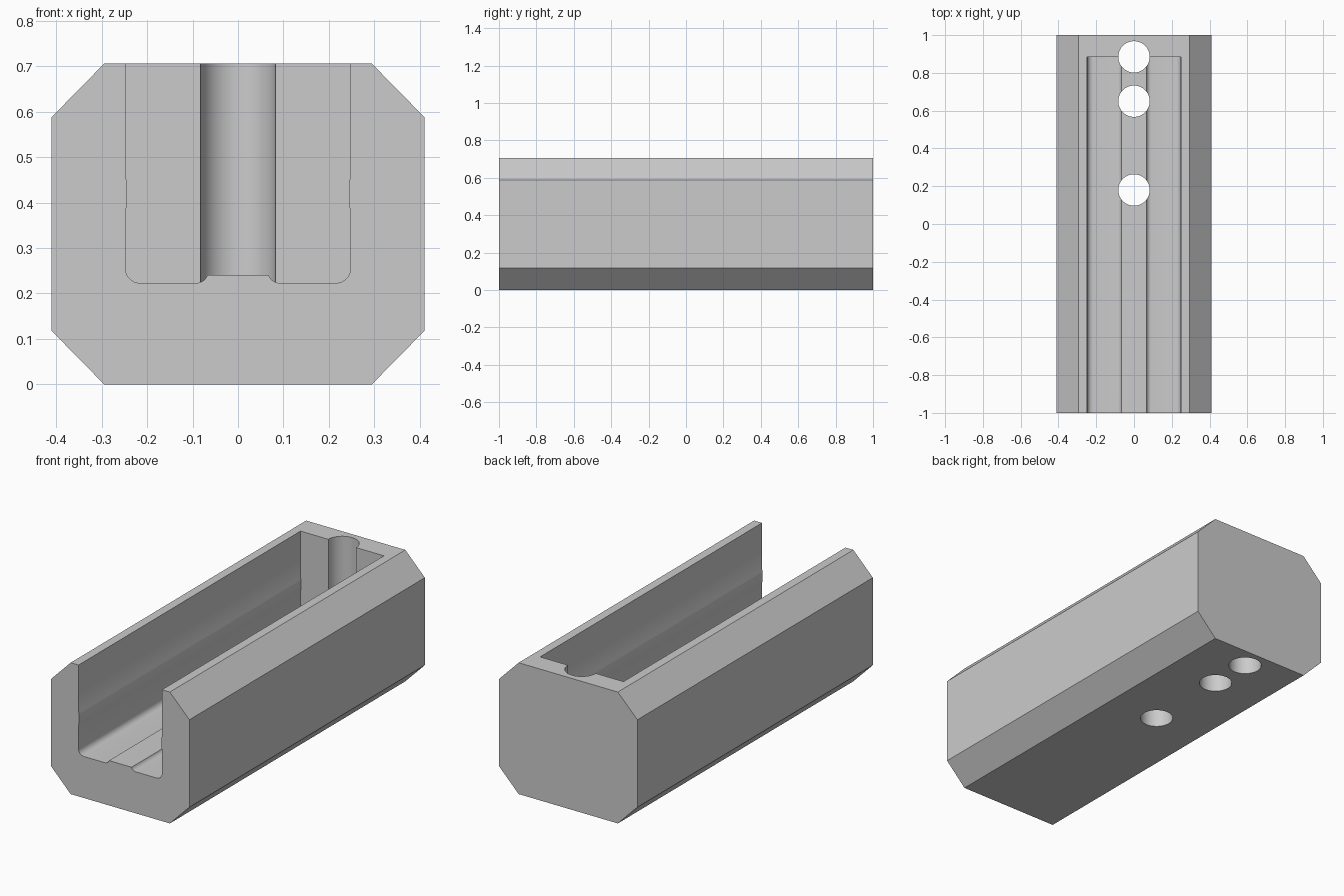
import bpy, bmesh, math

cube = bpy.data.objects.get("Cube")
if cube:
    bpy.data.objects.remove(cube, do_unlink=True)

grey = bpy.data.materials.new("plain_grey")
grey.use_nodes = True
colour = (0.6, 0.6, 0.6, 1)
grey.diffuse_color = colour
grey.node_tree.nodes["Principled BSDF"].inputs["Base Color"].default_value = colour


def prism(name, half_profile, y0, y1):
    """Mirror a right-hand x-z half profile and extrude it along y."""
    outline = half_profile + [(-x, z) for x, z in reversed(half_profile)]
    bm = bmesh.new()
    face = bm.faces.new([bm.verts.new((x, y0, z)) for x, z in outline])
    new = bmesh.ops.extrude_face_region(bm, geom=[face])["geom"]
    verts = [v for v in new if isinstance(v, bmesh.types.BMVert)]
    bmesh.ops.translate(bm, verts=verts, vec=(0, y1 - y0, 0))
    bmesh.ops.recalc_face_normals(bm, faces=bm.faces)
    mesh = bpy.data.meshes.new(name)
    bm.to_mesh(mesh)
    bm.free()
    obj = bpy.data.objects.new(name, mesh)
    bpy.context.collection.objects.link(obj)
    mesh.materials.append(grey)
    return obj


def arc(cx, cz, r, start, end, steps=7):
    angles = [math.radians(start + (end - start) * i / steps) for i in range(steps + 1)]
    return [(cx + r * math.cos(a), cz + r * math.sin(a)) for a in angles]


def cut(target, cutter):
    mod = target.modifiers.new("cut", "BOOLEAN")
    mod.operation = "DIFFERENCE"
    mod.solver = "EXACT"
    mod.object = cutter
    bpy.context.view_layer.objects.active = target
    bpy.ops.object.modifier_apply(modifier=mod.name)
    bpy.data.objects.remove(cutter, do_unlink=True)


# Octagonal block
body = prism("channel_block",
             [(0.295, 0), (0.411, 0.118), (0.411, 0.588), (0.295, 0.706)], -1, 1)

# Open slot with a raised floor strip, rounded corners and slim side ribs
floor, strip = 0.223, 0.241
slot = [(0.066, strip)]
slot += arc(0.092, floor + 0.026, 0.026, 198, 270)
slot += arc(0.216, floor + 0.032, 0.032, 270, 360)
slot += [(0.248, 0.385), (0.2455, 0.39), (0.2455, 0.45), (0.248, 0.455), (0.248, 0.8)]
cut(body, prism("slot_cutter", slot, -1.1, 0.885))

# Vertical round holes
for y in (0.885, 0.65, 0.18):
    bpy.ops.mesh.primitive_cylinder_add(vertices=64, radius=0.083, depth=1.2,
                                        location=(0, y, 0.4))
    hole = bpy.context.object
    hole.data.materials.append(grey)
    cut(body, hole)

# Smooth the curved walls only
bpy.ops.object.select_all(action="DESELECT")
body.select_set(True)
bpy.context.view_layer.objects.active = body
bpy.ops.object.shade_smooth_by_angle(angle=math.radians(30))
